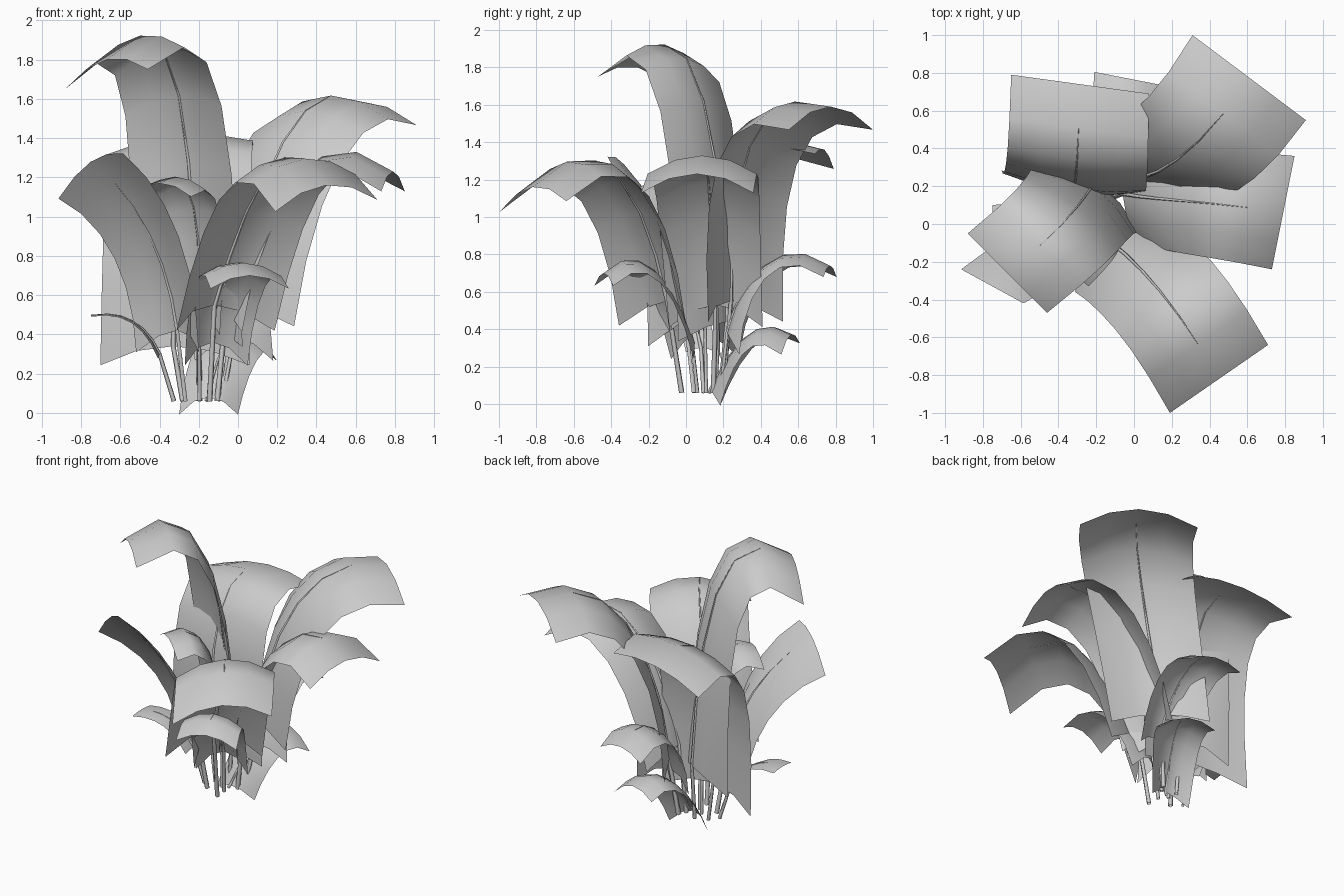
import bpy
from mathutils import Vector

cube = bpy.data.objects.get("Cube")
if cube:
    bpy.data.objects.remove(cube, do_unlink=True)

grey = bpy.data.materials.new("leaf grey")
grey.use_nodes = True
GREY = (0.6, 0.6, 0.6, 1)
grey.diffuse_color = GREY
grey.node_tree.nodes["Principled BSDF"].inputs["Base Color"].default_value = GREY

ROWS, COLS = 7, 4
CROWN = Vector((-0.19, 0.12, 0.06))
DOWN = Vector((0, 0, -1))


def bezier(p, t):
    s = 1 - t
    return p[0] * s**3 + p[1] * 3 * s * s * t + p[2] * 3 * s * t * t + p[3] * t**3


def slope(p, t):
    s = 1 - t
    return (p[1] - p[0]) * s * s + (p[2] - p[1]) * 2 * s * t + (p[3] - p[2]) * t * t


def activate(obj):
    bpy.ops.object.select_all(action="DESELECT")
    obj.select_set(True)
    bpy.context.view_layer.objects.active = obj


def blade(name, path, base_half, tip_half, droop, notch):
    """Arched sheet: half-width vectors point to the right, looking outward."""
    verts, faces = [], []
    for i in range(ROWS):
        t = i / (ROWS - 1)
        side = base_half.lerp(tip_half, t)
        mid = bezier(path, t)
        under = -side.cross(slope(path, t)).normalized()
        sag = under.lerp(DOWN, t) * (droop * side.length)
        for j in range(COLS + 1):
            u = 2 * j / COLS - 1
            v = mid + side * u + sag * u * u
            v.z -= notch * u * u * (1 - t) ** 3
            verts.append(v)
    for i in range(ROWS - 1):
        for j in range(COLS):
            a = i * (COLS + 1) + j
            faces.append((a, a + 1, a + COLS + 2, a + COLS + 1))
    mesh = bpy.data.meshes.new(name)
    mesh.from_pydata(verts, [], faces)
    mesh.materials.append(grey)
    obj = bpy.data.objects.new(name, mesh)
    bpy.context.collection.objects.link(obj)
    activate(obj)
    bpy.ops.object.shade_smooth()


def stem(name, path, thick):
    """Tapered tube from the ground that becomes the rib of the leaf."""
    root = CROWN.lerp(path[0], 0.65)
    root.z = CROWN.z
    points = [root] + [bezier(path, k / (ROWS - 1)) for k in range(ROWS - 1)]
    curve = bpy.data.curves.new(name, "CURVE")
    curve.dimensions = "3D"
    curve.bevel_depth = thick
    curve.bevel_resolution = 0
    spline = curve.splines.new("POLY")
    spline.points.add(len(points) - 1)
    for k, (point, co) in enumerate(zip(spline.points, points)):
        point.co = (*co, 1)
        point.radius = 1 - 0.9 * k / (len(points) - 1)
    curve.materials.append(grey)
    obj = bpy.data.objects.new(name, curve)
    bpy.context.collection.objects.link(obj)
    activate(obj)
    bpy.ops.object.convert(target="MESH")


def leaf(name, p0, p1, p2, p3, base_half, tip_half, droop=0.33, notch=0.1, thick=0.015):
    path = [Vector(p) for p in (p0, p1, p2, p3)]
    blade(name, path, Vector(base_half), Vector(tip_half), droop, notch)
    stem(name + "_stem", path, thick)


# Large outer leaves
leaf("tall_leaf", (-.2, .22, .44), (-.24, .2, 1.3), (-.27, .06, 2.27), (-.67, -.26, 1.8),
     (-.28, .17, 0), (-.21, .21, -.05))
leaf("back_leaf", (-.33, .17, .34), (-.32, .14, 1.05), (-.3, .2, 1.6), (-.285, .74, 1.36),
     (.38, -.05, 0), (.365, -.05, .04), droop=.17)
leaf("back_left_leaf", (-.02, .24, .55), (.08, .23, 1.2), (.33, .34, 1.76), (.61, .775, 1.59),
     (.24, -.2, 0), (.3, -.225, 0))
leaf("left_leaf", (-.06, .16, .53), (.05, .13, 1), (.42, .12, 1.57), (.79, .06, 1.23),
     (0, -.25, 0), (-.06, -.3, 0))
leaf("front_left_leaf", (-.12, -.1, .55), (.02, -.2, 1.05), (.23, -.43, 1.58), (.45, -.82, 1.16),
     (-.25, -.18, 0), (-.26, -.18, -.03))
leaf("front_right_leaf", (-.31, 0, .42), (-.35, -.03, .75), (-.5, -.15, 1.1), (-.75, -.33, 1.28),
     (-.16, .15, 0), (-.165, .09, -.115))

# Smaller inner and low leaves
leaf("inner_leaf", (-.2, .1, .5), (-.18, .05, .9), (-.22, -.02, 1.33), (-.4, -.2, 1.17),
     (-.15, .13, 0), (-.16, .13, 0), thick=.012)
leaf("small_front_leaf", (-.13, .03, .36), (-.1, -.07, .65), (0, -.25, .9), (.06, -.44, .7),
     (-.16, -.06, 0), (-.2, -.05, 0), thick=.012)
leaf("small_back_leaf", (-.02, .22, .38), (-.05, .28, .65), (-.04, .5, .94), (-.03, .77, .74),
     (.2, 0, 0), (.18, -.035, 0), thick=.012)
leaf("low_back_leaf", (-.15, .13, .08), (-.12, .22, .25), (-.03, .36, .52), (.02, .56, .37),
     (.15, 0, 0), (.18, -.05, -.03), droop=.4, notch=.06, thick=.01)
leaf("low_right_leaf", (-.4, .08, .3), (-.47, .05, .45), (-.58, .02, .53), (-.75, 0, .5),
     (0, .08, 0), (0, .1, 0), droop=.1, notch=.02, thick=.012)
